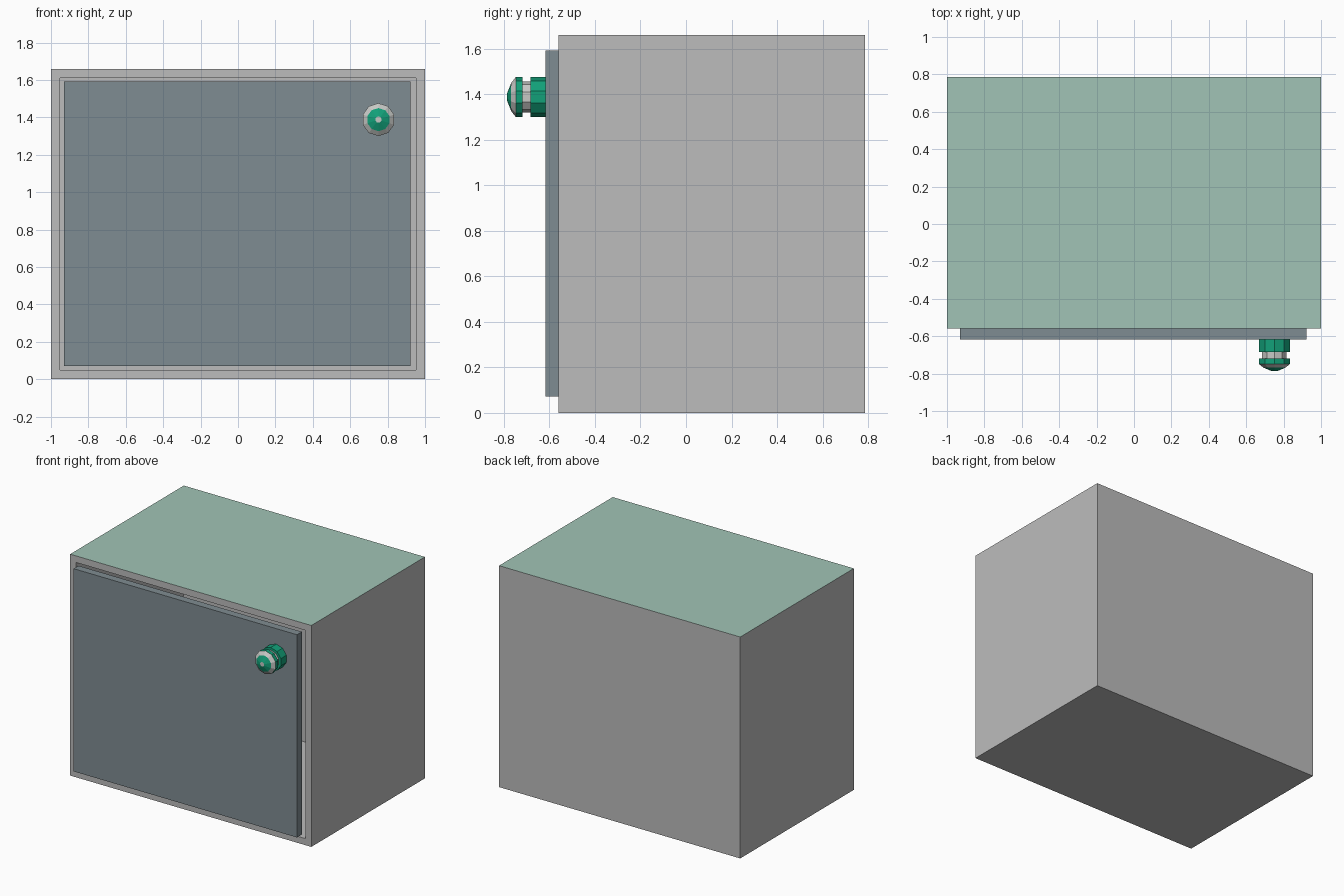
import bpy, bmesh, math
from mathutils import Matrix, Vector

if "Cube" in bpy.data.objects:
    bpy.data.objects.remove(bpy.data.objects["Cube"])


def material(name, rgb):
    m = bpy.data.materials.new(name)
    m.diffuse_color = (*rgb, 1)
    m.use_nodes = True
    m.node_tree.nodes["Principled BSDF"].inputs["Base Color"].default_value = m.diffuse_color
    return m


GREY = material("body grey", (0.503, 0.503, 0.503))
MINT = material("pale green top", (0.355, 0.552, 0.468))
SLATE = material("slate door", (0.212, 0.262, 0.287))
GREEN = material("knob green", (0.006, 0.352, 0.190))
SILVER = material("knob silver", (0.57, 0.58, 0.56))


def finish(bm, name, mats):
    bmesh.ops.recalc_face_normals(bm, faces=bm.faces)
    me = bpy.data.meshes.new(name)
    bm.to_mesh(me)
    bm.free()
    for m in mats:
        me.materials.append(m)
    ob = bpy.data.objects.new(name, me)
    bpy.context.collection.objects.link(ob)
    return ob


def box(lo, hi):
    lo, hi = Vector(lo), Vector(hi)
    bm = bmesh.new()
    bmesh.ops.create_cube(bm, size=1, matrix=Matrix.Translation((lo + hi) / 2)
                          @ Matrix.Diagonal((*(hi - lo), 1)))
    bm.normal_update()
    return bm


# Cabinet: box with an open front behind the door, top face in pale green
bm = box((-1, -0.56, 0), (1, 0.786, 1.66))
for f in bm.faces:
    f.material_index = int(f.normal.z > 0.9)
front = [f for f in bm.faces if f.normal.y < -0.9]
bmesh.ops.inset_region(bm, faces=front, thickness=0.07)
ext = bmesh.ops.extrude_discrete_faces(bm, faces=front)
bmesh.ops.translate(bm, verts=ext["faces"][0].verts, vec=(0, 1.27, 0))
finish(bm, "cabinet", [GREY, MINT])

# Door, standing proud of the front
finish(box((-0.93, -0.618, 0.072), (0.922, -0.56, 1.592)), "door", [SLATE])

# Knob: ten-sided turned profile (y, radius, material of the band that follows)
profile = [(-0.618, 0.088, 0), (-0.684, 0.088, 0), (-0.684, 0.069, 1),
           (-0.718, 0.069, 0), (-0.718, 0.088, 0), (-0.748, 0.088, 1),
           (-0.768, 0.062, 0), (-0.786, 0.017, 1)]
SIDES = 10
bm = bmesh.new()
rings = []
for y, r, _ in profile:
    rings.append([bm.verts.new((0.751 + r * math.sin(2 * math.pi * i / SIDES), y,
                                1.388 + r * math.cos(2 * math.pi * i / SIDES)))
                  for i in range(SIDES)])
for a, b, p in zip(rings, rings[1:], profile):
    for i in range(SIDES):
        j = (i + 1) % SIDES
        bm.faces.new((a[i], a[j], b[j], b[i])).material_index = p[2]
bm.faces.new(rings[0])
bm.faces.new(rings[-1]).material_index = 1
finish(bm, "door_knob", [GREEN, SILVER])
